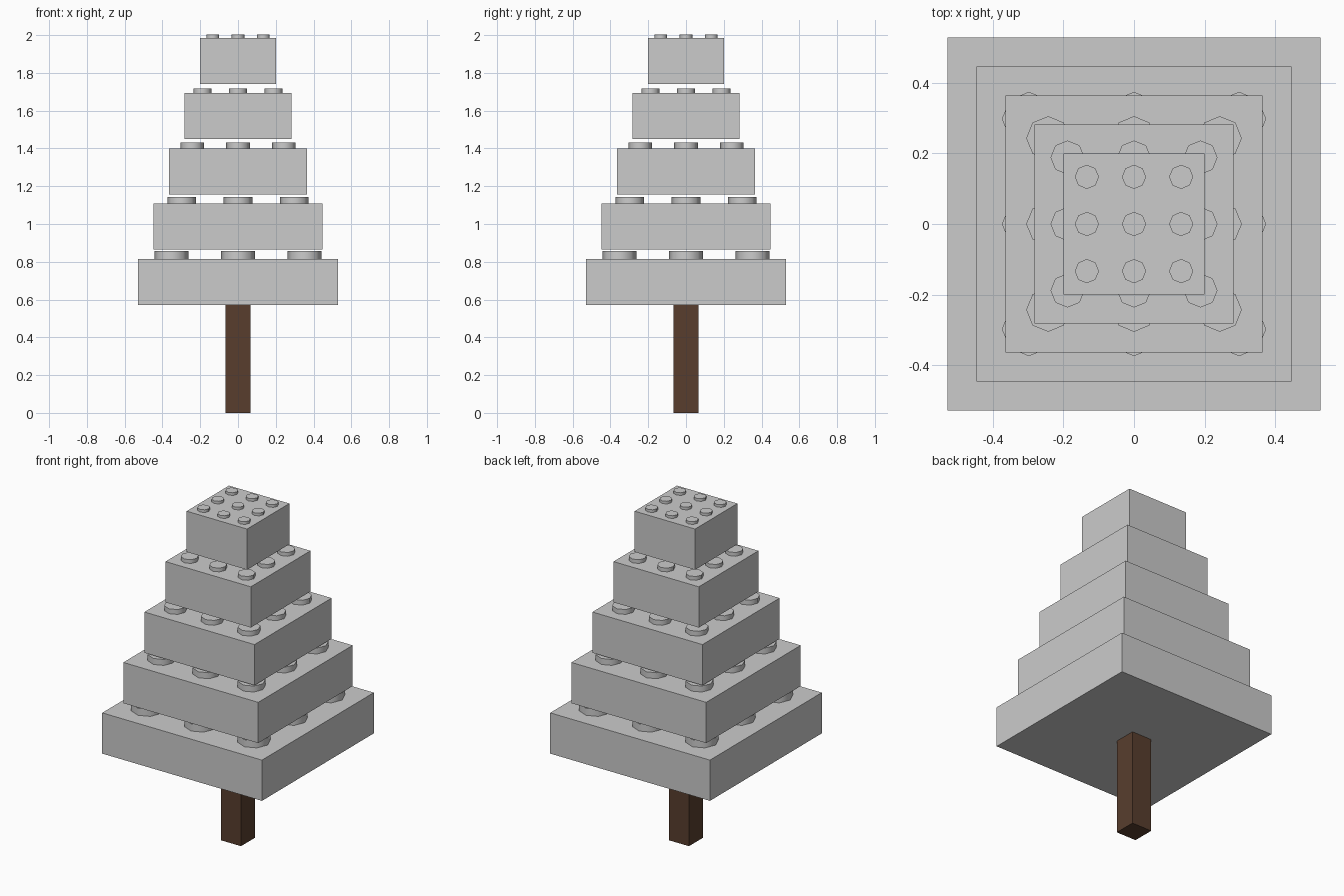
import bpy
from math import radians

if "Cube" in bpy.data.objects:
    bpy.data.objects.remove(bpy.data.objects["Cube"])

TRUNK_TOP = 0.572
STEP = 0.2925      # vertical spacing of the tiers
BLOCK_H = 0.244


def box(name, half, z0, z1):
    bpy.ops.mesh.primitive_cube_add(size=1, location=(0, 0, (z0 + z1) / 2))
    ob = bpy.context.object
    ob.name = name
    ob.scale = (2 * half, 2 * half, z1 - z0)
    bpy.ops.object.transform_apply(location=False, rotation=False, scale=True)
    return ob


def stud(name, x, y, z, r, h):
    bpy.ops.mesh.primitive_cylinder_add(vertices=8, radius=r, depth=h,
                                        location=(x, y, z + h / 2))
    ob = bpy.context.object
    ob.name = name
    # eight sides shaded round, rim kept sharp
    bpy.ops.object.shade_smooth_by_angle(angle=radians(50))


# Square trunk
trunk = box("trunk", 0.066, 0, TRUNK_TOP)
brown = bpy.data.materials.new("brown")
brown.diffuse_color = (0.098, 0.048, 0.027, 1)
brown.use_nodes = True
brown.node_tree.nodes["Principled BSDF"].inputs["Base Color"].default_value = brown.diffuse_color
trunk.data.materials.append(brown)

# Five shrinking blocks, each with a 3 x 3 grid of studs in proportion
for i in range(5):
    half = 0.529 - 0.0822 * i
    z0 = TRUNK_TOP + STEP * i
    z1 = z0 + BLOCK_H
    box(f"foliage_block_{i + 1}", half, z0, z1)
    for a in (-1, 0, 1):
        for b in (-1, 0, 1):
            stud(f"stud_{i + 1}", a * half * 0.667, b * half * 0.667,
                 z1, half * 0.171, half * 0.08)
